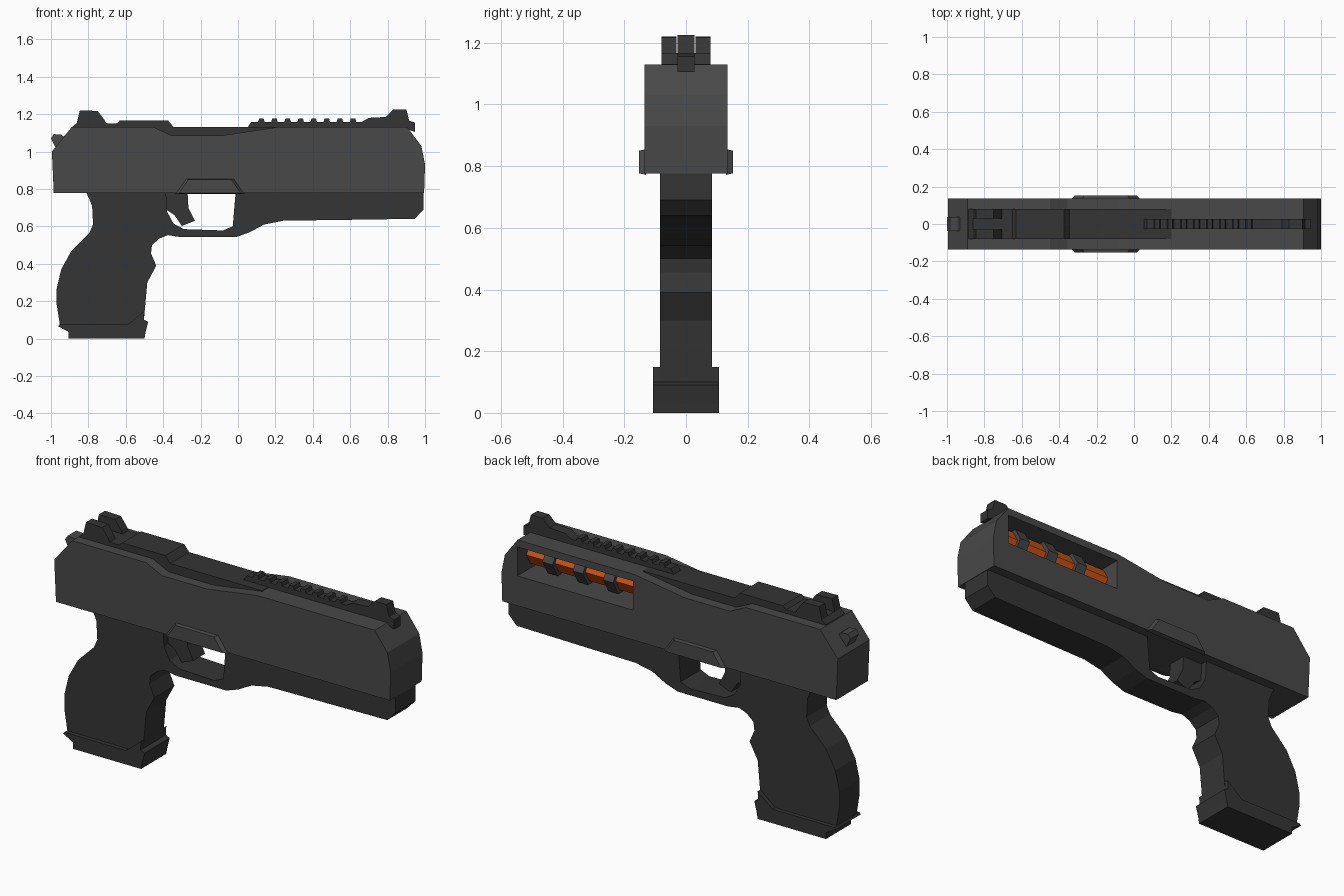
import bpy, bmesh, math
from mathutils import Matrix

if "Cube" in bpy.data.objects:
    bpy.data.objects.remove(bpy.data.objects["Cube"])


def material(name, rgb):
    m = bpy.data.materials.new(name)
    m.diffuse_color = (*rgb, 1)
    m.use_nodes = True
    m.node_tree.nodes["Principled BSDF"].inputs["Base Color"].default_value = m.diffuse_color
    return m


SLIDE = material("slide_grey", (0.065, 0.065, 0.065))
DARK = material("dark_grey", (0.035, 0.035, 0.035))
ORANGE = material("orange", (0.62, 0.09, 0.006))


def finish(name, bm, mat):
    bmesh.ops.recalc_face_normals(bm, faces=bm.faces)
    me = bpy.data.meshes.new(name)
    bm.to_mesh(me)
    bm.free()
    ob = bpy.data.objects.new(name, me)
    bpy.context.collection.objects.link(ob)
    if mat:
        me.materials.append(mat)
    return ob


def prism(name, pts, y0, y1, mat, inset=0.0):
    """Side profile (x, z) extruded from y0 to y1; inset shrinks the y1 end."""
    bm = bmesh.new()
    cx = sum(p[0] for p in pts) / len(pts)
    cz = sum(p[1] for p in pts) / len(pts)
    a = [bm.verts.new((x, y0, z)) for x, z in pts]
    k = 1 - inset
    b = [bm.verts.new((cx + (x - cx) * k, y1, cz + (z - cz) * k)) for x, z in pts]
    bm.faces.new(a)
    bm.faces.new(b)
    n = len(pts)
    for i in range(n):
        j = (i + 1) % n
        bm.faces.new((a[i], a[j], b[j], b[i]))
    return finish(name, bm, mat)


def box(name, x0, x1, y0, y1, z0, z1, mat):
    return prism(name, [(x0, z0), (x1, z0), (x1, z1), (x0, z1)], y0, y1, mat)


def rod(name, x0, x1, r, sides, mat, z=1.025):
    """Cylinder along x, with corners on the y axis."""
    bm = bmesh.new()
    bmesh.ops.create_cone(bm, cap_ends=True, segments=sides, radius1=r, radius2=r,
                          depth=x1 - x0)
    bm.transform(Matrix.Translation(((x0 + x1) / 2, 0, z)) @
                 Matrix.Rotation(math.pi / 2, 4, 'Y') @
                 Matrix.Rotation(math.pi / 2, 4, 'Z'))
    # make sure a corner points along y
    bm.verts.ensure_lookup_table()
    if max(v.co.y for v in bm.verts) < r * 0.99:
        bm.transform(Matrix.Translation((0, 0, z)) @
                     Matrix.Rotation(math.pi / sides, 4, 'X') @
                     Matrix.Translation((0, 0, -z)))
    return finish(name, bm, mat)


def cut(ob, cutter):
    mod = ob.modifiers.new("cut", 'BOOLEAN')
    mod.operation = 'DIFFERENCE'
    mod.solver = 'EXACT'
    mod.object = cutter
    bpy.context.view_layer.update()
    dg = bpy.context.evaluated_depsgraph_get()
    me = bpy.data.meshes.new_from_object(ob.evaluated_get(dg))
    ob.modifiers.clear()
    ob.data = me
    bpy.data.objects.remove(cutter)


# Slide with a dip in its top edge, muzzle bore and side window
slide = prism("slide", [
    (-0.985, 0.777), (0.995, 0.777), (1.0, 0.93), (0.98, 1.03), (0.905, 1.13),
    (0.21, 1.13), (-0.09, 1.085), (-0.355, 1.085), (-0.45, 1.13), (-0.89, 1.13),
    (-0.995, 1.0)], -0.135, 0.135, SLIDE)
cut(slide, box("window_cutter", 0.22, 0.905, -0.09, 0.3, 0.937, 1.092, None))
cut(slide, rod("bore_cutter", 0.85, 1.1, 0.073, 24, None))

# Barrel with hexagonal collars
rod("barrel", 0.21, 0.90, 0.067, 6, ORANGE)
for i in range(3):
    x = 0.40 + 0.18 * i
    rod(f"barrel_collar_{i + 1}", x - 0.03, x + 0.03, 0.088, 6, SLIDE)

# Frame, trigger guard and grip in one outline
prism("frame", [
    (0.993, 0.79), (0.993, 0.69), (0.945, 0.64), (0.24, 0.63), (0.14, 0.61),
    (0.06, 0.567), (-0.01, 0.543), (-0.31, 0.543), (-0.375, 0.553),
    (-0.42, 0.535), (-0.46, 0.50), (-0.465, 0.455), (-0.437, 0.39), (-0.485, 0.30),
    (-0.503, 0.10), (-0.52, 0.05), (-0.95, 0.06), (-0.97, 0.185), (-0.97, 0.265),
    (-0.945, 0.37), (-0.89, 0.47), (-0.795, 0.565), (-0.775, 0.61), (-0.78, 0.71),
    (-0.815, 0.79), (-0.385, 0.79), (-0.38, 0.68), (-0.345, 0.615), (-0.29, 0.585),
    (-0.08, 0.578), (-0.028, 0.60), (-0.012, 0.79)], -0.085, 0.085, DARK)

# Trigger
prism("trigger", [(-0.385, 0.79), (-0.27, 0.79), (-0.265, 0.70), (-0.23, 0.63),
                  (-0.30, 0.602), (-0.34, 0.66), (-0.385, 0.69)], -0.05, 0.05, DARK)

# Magazine base
prism("magazine_base", [
    (-0.962, 0.066), (-0.905, 0.035), (-0.905, 0), (-0.5, 0), (-0.495, 0.03),
    (-0.48, 0.09), (-0.503, 0.10), (-0.50, 0.148), (-0.59, 0.075), (-0.955, 0.075)],
    -0.107, 0.107, DARK)

# Side plates above the trigger
plate = [(-0.338, 0.772), (-0.28, 0.855), (-0.02, 0.855), (0.038, 0.772)]
for s, side in ((-1, "front"), (1, "back")):
    prism(f"side_plate_{side}", plate, s * 0.13, s * 0.153, SLIDE, 0.12)

# Top rib
prism("top_rib", [
    (-0.885, 1.05), (-0.885, 1.132), (-0.86, 1.155), (-0.65, 1.15), (-0.63, 1.167),
    (-0.375, 1.167), (-0.345, 1.132), (0.2, 1.132), (0.2, 1.05)], -0.08, 0.08, DARK)

# Rear sight ears
ear = [(-0.865, 1.14), (-0.845, 1.22), (-0.75, 1.217), (-0.715, 1.17), (-0.70, 1.14)]
for s, side in ((-1, "front"), (1, "back")):
    prism(f"rear_sight_{side}", ear, s * 0.03, s * 0.08, DARK)

# Rail and front sight
prism("rail_and_front_sight", [
    (0.045, 1.12), (0.07, 1.158), (0.66, 1.158), (0.70, 1.18), (0.79, 1.185),
    (0.83, 1.225), (0.90, 1.225), (0.915, 1.165), (0.945, 1.155), (0.945, 1.105),
    (0.90, 1.12)], -0.028, 0.028, DARK)
for i in range(8):
    x = 0.125 + 0.07 * i
    prism(f"rail_tooth_{i + 1}", [(x - 0.02, 1.15), (x + 0.02, 1.15),
                                  (x + 0.012, 1.176), (x - 0.012, 1.176)],
          -0.028, 0.028, DARK)

# Hammer
prism("hammer", [(-1.0, 1.07), (-0.985, 1.093), (-0.945, 1.09), (-0.91, 1.065),
                 (-0.93, 1.0), (-0.97, 1.01)], -0.037, 0.037, SLIDE)
